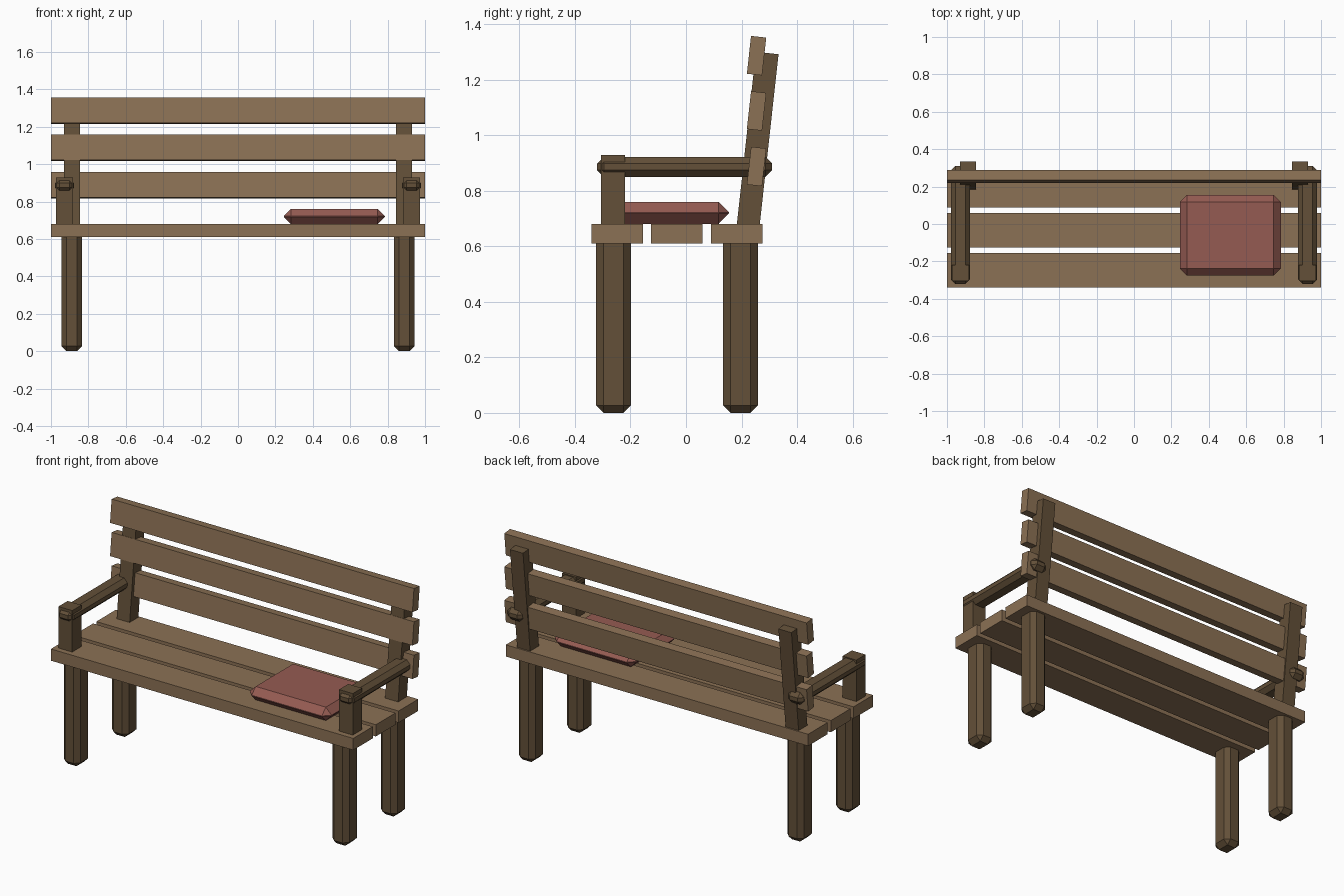
import bpy, bmesh
from mathutils import Matrix

if "Cube" in bpy.data.objects:
    bpy.data.objects.remove(bpy.data.objects["Cube"])


def material(name, rgb):
    m = bpy.data.materials.new(name)
    m.diffuse_color = (*rgb, 1)
    m.use_nodes = True
    m.node_tree.nodes["Principled BSDF"].inputs["Base Color"].default_value = m.diffuse_color
    return m


plank_wood = material("plank_wood", (0.26, 0.165, 0.09))
frame_wood = material("frame_wood", (0.125, 0.08, 0.04))
fabric = material("cushion_fabric", (0.30, 0.105, 0.085))


def box(name, loc, size, mat, bevel=0.0, tilt=0.0):
    """Flat-shaded box, optionally chamfered on every edge and leaned back."""
    bm = bmesh.new()
    bmesh.ops.create_cube(bm, size=1, matrix=Matrix.Diagonal((*size, 1)))
    if bevel:
        bmesh.ops.bevel(bm, geom=bm.edges[:], offset=bevel, segments=1,
                        affect='EDGES', clamp_overlap=True)
    me = bpy.data.meshes.new(name)
    bm.to_mesh(me)
    bm.free()
    me.materials.append(mat)
    ob = bpy.data.objects.new(name, me)
    ob.location = loc
    ob.rotation_euler.x = tilt
    bpy.context.collection.objects.link(ob)
    return ob


LEAN = -0.11  # backrest angle

# Seat planks
for i, y in enumerate((-0.247, -0.033, 0.182)):
    box(f"seat_plank_{i + 1}", (0, y, 0.645), (2, 0.185, 0.07), plank_wood)

# Backrest planks
for i, z in enumerate((0.887, 1.087, 1.286)):
    box(f"back_plank_{i + 1}", (0, 0.254, z), (2, 0.055, 0.137), plank_wood, tilt=LEAN)

# Mirrored frame parts
for side, s in (("left", -1), ("right", 1)):
    # Chamfered legs
    for end, y in (("front", -0.261), ("rear", 0.196)):
        box(f"{end}_leg_{side}", (s * 0.889, y, 0.33), (0.11, 0.126, 0.66),
            frame_wood, bevel=0.027)
    # Leaning back post
    box(f"back_post_{side}", (s * 0.888, 0.257, 0.975), (0.086, 0.082, 0.645),
        frame_wood, tilt=LEAN)
    # Upright arm post and the rail passing through it
    box(f"arm_post_{side}", (s * 0.928, -0.2625, 0.789), (0.091, 0.087, 0.278), frame_wood)
    box(f"arm_rail_{side}", (s * 0.928, -0.005, 0.886), (0.103, 0.63, 0.072),
        frame_wood, bevel=0.024)

# Cushion
box("cushion", (0.515, -0.06, 0.72), (0.54, 0.43, 0.08), fabric, bevel=0.038)
